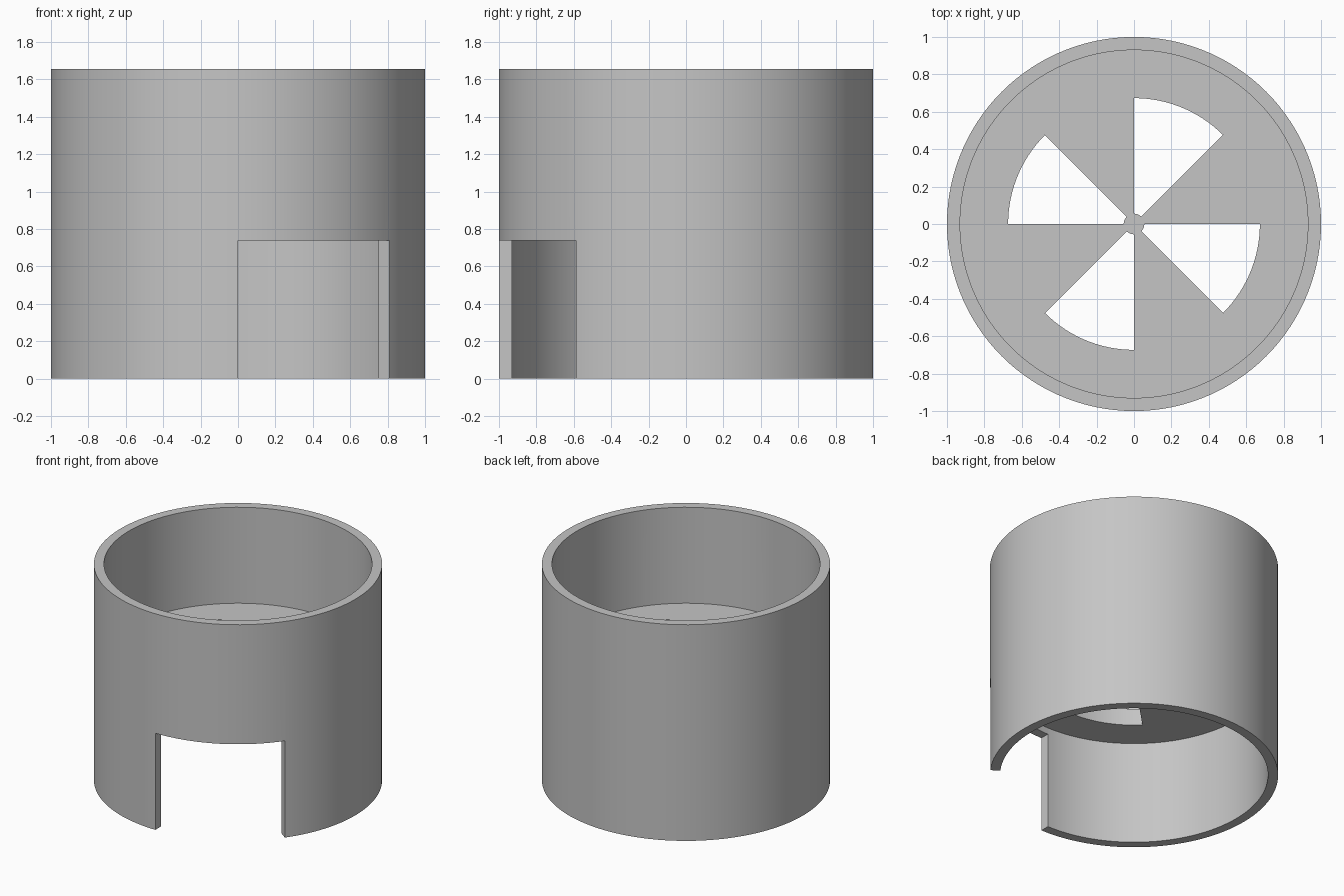
import bpy
import bmesh
from math import cos, sin, radians

if "Cube" in bpy.data.objects:
    bpy.data.objects.remove(bpy.data.objects["Cube"])

HEIGHT = 1.655
OUTER, INNER = 1.0, 0.93
FLOOR_LOW, FLOOR_TOP = 0.79, 0.92
STEP = 3  # degrees per facet

grey = bpy.data.materials.new("plain grey")
grey.use_nodes = True
colour = (0.56, 0.56, 0.56, 1)
grey.diffuse_color = colour
grey.node_tree.nodes["Principled BSDF"].inputs["Base Color"].default_value = colour


def arc(radius, start, end):
    return [(radius * cos(radians(a)), radius * sin(radians(a)))
            for a in range(start, end + 1, STEP)]


def prism(name, outline, low, high):
    """Extrude a flat outline from low to high."""
    bm = bmesh.new()
    face = bm.faces.new([bm.verts.new((x, y, low)) for x, y in outline])
    top = bmesh.ops.extrude_face_region(bm, geom=[face])["geom"]
    bmesh.ops.translate(bm, vec=(0, 0, high - low),
                        verts=[v for v in top if isinstance(v, bmesh.types.BMVert)])
    bmesh.ops.recalc_face_normals(bm, faces=bm.faces)
    mesh = bpy.data.meshes.new(name)
    bm.to_mesh(mesh)
    bm.free()
    mesh.materials.append(grey)
    obj = bpy.data.objects.new(name, mesh)
    bpy.context.collection.objects.link(obj)
    return obj


def disc(name, radius, low, high):
    return prism(name, arc(radius, 0, 360 - STEP), low, high)


def sector(name, r_in, r_out, start, end, low, high):
    return prism(name, arc(r_out, start, end) + arc(r_in, start, end)[::-1], low, high)


def cut(target, cutter):
    """Subtract the cutter from the target, then discard the cutter."""
    cutter.hide_render = True
    mod = target.modifiers.new("cut", "BOOLEAN")
    mod.operation = "DIFFERENCE"
    mod.solver = "EXACT"
    mod.object = cutter
    activate(target)
    bpy.ops.object.modifier_apply(modifier=mod.name)
    bpy.data.objects.remove(cutter)


def activate(obj):
    bpy.ops.object.select_all(action="DESELECT")
    obj.select_set(True)
    bpy.context.view_layer.objects.active = obj


# Tubular wall with a doorway in its lower part
wall = disc("round_wall", OUTER, 0, HEIGHT)
cut(wall, disc("bore", INNER, -0.2, HEIGHT + 0.2))
cut(wall, sector("doorway", 0.5, 1.3, 270, 324, -0.2, 0.74))

# Inner floor with four wedge-shaped vents around a small hub
floor = disc("vented_floor", INNER + 0.005, FLOOR_LOW, FLOOR_TOP)
for start in range(45, 360, 90):
    cut(floor, sector("vent", 0.055, 0.673, start, start + 45,
                      FLOOR_LOW - 0.1, FLOOR_TOP + 0.1))

for part in (wall, floor):
    activate(part)
    bpy.ops.object.shade_smooth_by_angle(angle=radians(30))
